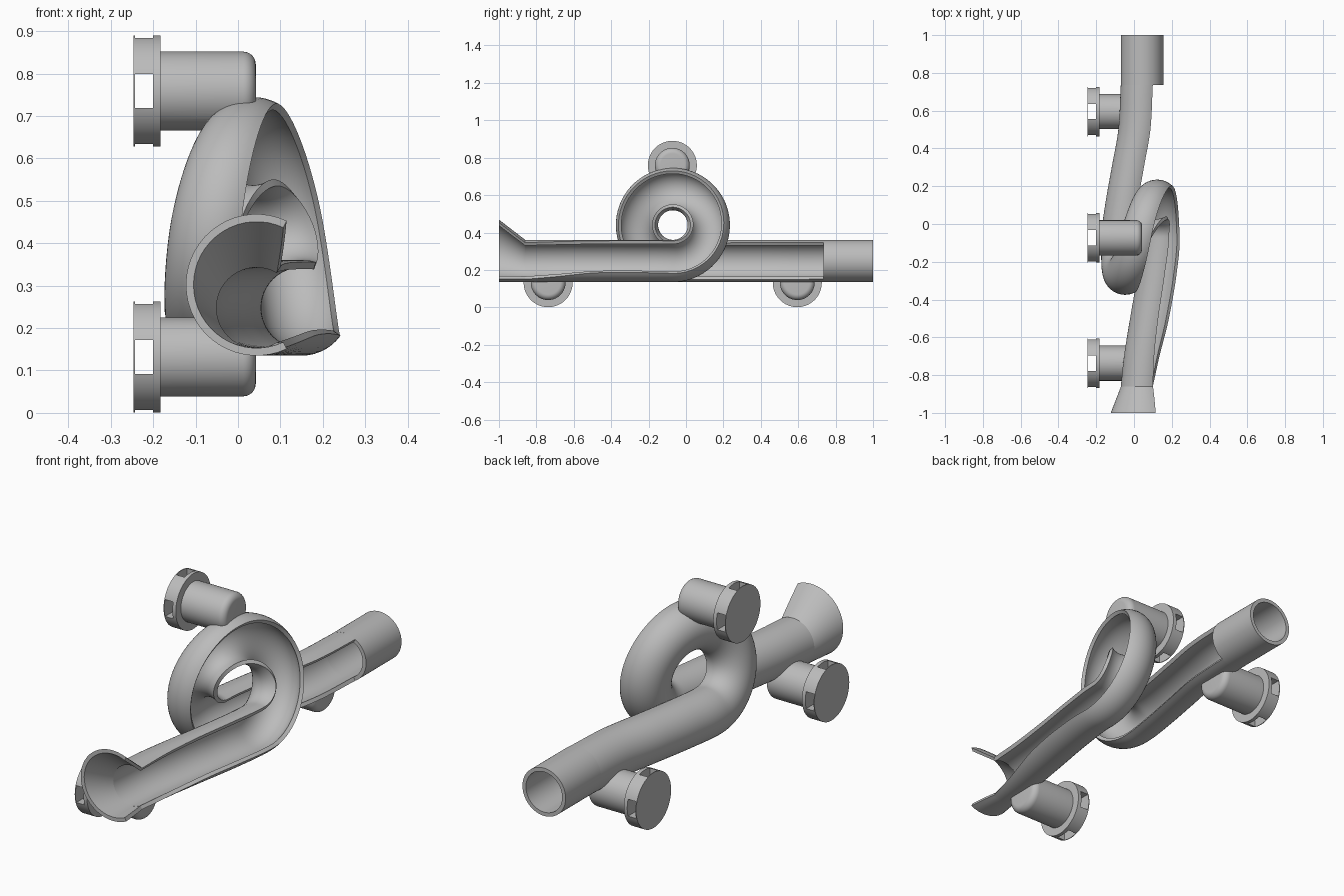
import bpy, bmesh, math
from mathutils import Vector

if "Cube" in bpy.data.objects:
    bpy.data.objects.remove(bpy.data.objects["Cube"])

grey = bpy.data.materials.new("light_grey")
grey.diffuse_color = (0.5, 0.5, 0.5, 1)
grey.use_nodes = True
grey.node_tree.nodes["Principled BSDF"].inputs["Base Color"].default_value = grey.diffuse_color
R, W, Z0 = 0.113, 0.018, 0.248      # tube radius, wall, axis height
LY, LR = -0.07, 0.192               # loop centre y, loop radius
L1, L2 = 0.805, 2 * math.pi * LR    # first straight, loop length
END = L1 + L2 + 0.79


def finish(name, bm, smooth=True):
    bmesh.ops.recalc_face_normals(bm, faces=bm.faces)
    me = bpy.data.meshes.new(name)
    bm.to_mesh(me)
    bm.free()
    ob = bpy.data.objects.new(name, me)
    bpy.context.collection.objects.link(ob)
    me.materials.append(grey)
    if smooth:
        shade(ob)
    return ob


def shade(ob):
    bpy.ops.object.select_all(action='DESELECT')
    ob.select_set(True)
    bpy.context.view_layer.objects.active = ob
    bpy.ops.object.shade_smooth_by_angle(angle=math.radians(35))


def cut(ob, cutter):
    mod = ob.modifiers.new("cut", 'BOOLEAN')
    mod.operation, mod.solver, mod.object = 'DIFFERENCE', 'EXACT', cutter
    bpy.context.view_layer.objects.active = ob
    bpy.ops.object.modifier_apply(modifier=mod.name)


def skin(name, rings, closed_ends=True, closed_path=False):
    """Bridge equal closed rings of points."""
    bm = bmesh.new()
    vr = [[bm.verts.new(p) for p in r] for r in rings]
    n = len(vr[0])
    pairs = list(zip(vr, vr[1:])) + ([(vr[-1], vr[0])] if closed_path else [])
    for a, b in pairs:
        for i in range(n):
            j = (i + 1) % n
            bm.faces.new((a[i], a[j], b[j], b[i]))
    if closed_ends:
        bm.faces.new(vr[0])
        bm.faces.new(vr[-1])
    return finish(name, bm)


def curve(keys, t):
    """Smooth interpolation through (t, value) keys."""
    i = max(k for k in range(len(keys) - 1) if keys[k][0] <= t or k == 0)
    slope = lambda a, b: (keys[b][1] - keys[a][1]) / (keys[b][0] - keys[a][0])
    tan = lambda k: slope(max(k - 1, 0), min(k + 1, len(keys) - 1))
    (t0, a), (t1, b) = keys[i], keys[i + 1]
    h = t1 - t0
    u = (t - t0) / h
    return ((2*u**3 - 3*u*u + 1) * a + (u**3 - 2*u*u + u) * h * tan(i)
            + (3*u*u - 2*u**3) * b + (u**3 - u*u) * h * tan(i + 1))


# Sideways drift of the track and the two rim angles along its length
B = L1 + L2
DRIFT = [(0, .043), (.235, .03), (.435, -.005), (.635, -.04), (L1, -.06),
         (L1 + L2/4, -.047), (L1 + L2/2, .035), (L1 + .75*L2, .122), (B, .15),
         (B + .2, .13), (B + .43, .092), (B + .63, .06), (END, .043)]
INNER = [(0, 60), (L1 + .75*L2, 60), (B, 72), (B + .4, 72), (END, 60)]
OUTER = [(0, -60), (L1 + L2/2, -60), (L1 + .75*L2, -45), (B, -36),
         (B + .4, -34), (B + .65, -50), (END, -60)]


def frame(t):
    """Centre of the track and the direction towards the loop centre."""
    x = curve(DRIFT, t)
    if L1 < t < B:
        a = (t - L1) / LR
        n = Vector((0, math.sin(a), math.cos(a)))
        return Vector((x, LY, Z0 + LR)) - n * LR, n
    y = 0.735 - t if t <= L1 else LY - (t - B)
    return Vector((x, y, Z0)), Vector((0, 0, 1))


def arc(c, n, r, a0, a1, k):
    return [c + r * (Vector((math.cos(a), 0, 0)) + n * math.sin(a))
            for a in (math.radians(a0 + (a1 - a0) * i / k) for i in range(k + 1))]


def channel(c, n, r, a0, a1):
    return arc(c, n, r, a0, a1, 32) + arc(c, n, r - W, a0, a1, 32)[::-1]


# Open track with the loop
steps = [END * i / 150 for i in range(151)]
skin("open_track", [channel(*frame(t), R, curve(INNER, t), 360 + curve(OUTER, t))
                    for t in steps])

# Closed inlet pipe
up = Vector((0, 0, 1))
ends = [(0.735, R), (1, R), (1, R - W), (0.735, R - W)]
skin("inlet_pipe", [arc(Vector((.043, y, Z0)), up, r, 0, 357.5, 143) for y, r in ends],
     False, True)

# Flared mouth at the front
horn = []
for i in range(7):
    u = i / 6
    r = R + 0.054 * u
    a = 60 + 5 * u
    horn.append(channel(Vector((.044, -.86 - .14 * u, .135 + r)), up, r, a, 360 - a))
skin("flared_mouth", horn)

# Bore used to keep the track clear of the mounts
bore = skin("bore_cutter", [arc(*frame(t), R - W + .001, 0, 350, 35) for t in steps])


def lathe(name, prof, y, z, k=64):
    """Solid of revolution about an x-parallel axis, profile of (x, radius)."""
    return skin(name, [[(x, y + r * math.cos(2*math.pi*i/k), z + r * math.sin(2*math.pi*i/k))
                        for i in range(k)] for x, r in prof])


def box(y, z, sy, sz):
    bm = bmesh.new()
    bmesh.ops.create_cube(bm, size=1)
    for v in bm.verts:
        v.co = (-.222 + v.co.x * .043, y + v.co.y * sy, z + v.co.z * sz)
    return finish("slot_cutter", bm, False)


# Three mounts: rounded stub plus slotted round foot
round_end = [(.012 + .03 * math.sin(a), .063 + .03 * math.cos(a))
             for a in (math.pi / 2 * i / 8 for i in range(9))]
for place, y, z in (("front", -.737, .132), ("back", .595, .132), ("top", -.073, .759)):
    stub = lathe(place + "_mount_stub", [(-.183, .093)] + round_end, y, z)
    cut(stub, bore)
    shade(stub)
    foot = lathe(place + "_mount_foot", [(-.247, .131), (-.183, .131)], y, z)
    for size in ((.4, .08), (.08, .4)):
        cutter = box(y, z, *size)
        cut(foot, cutter)
        bpy.data.objects.remove(cutter)
    shade(foot)
bpy.data.objects.remove(bore)
